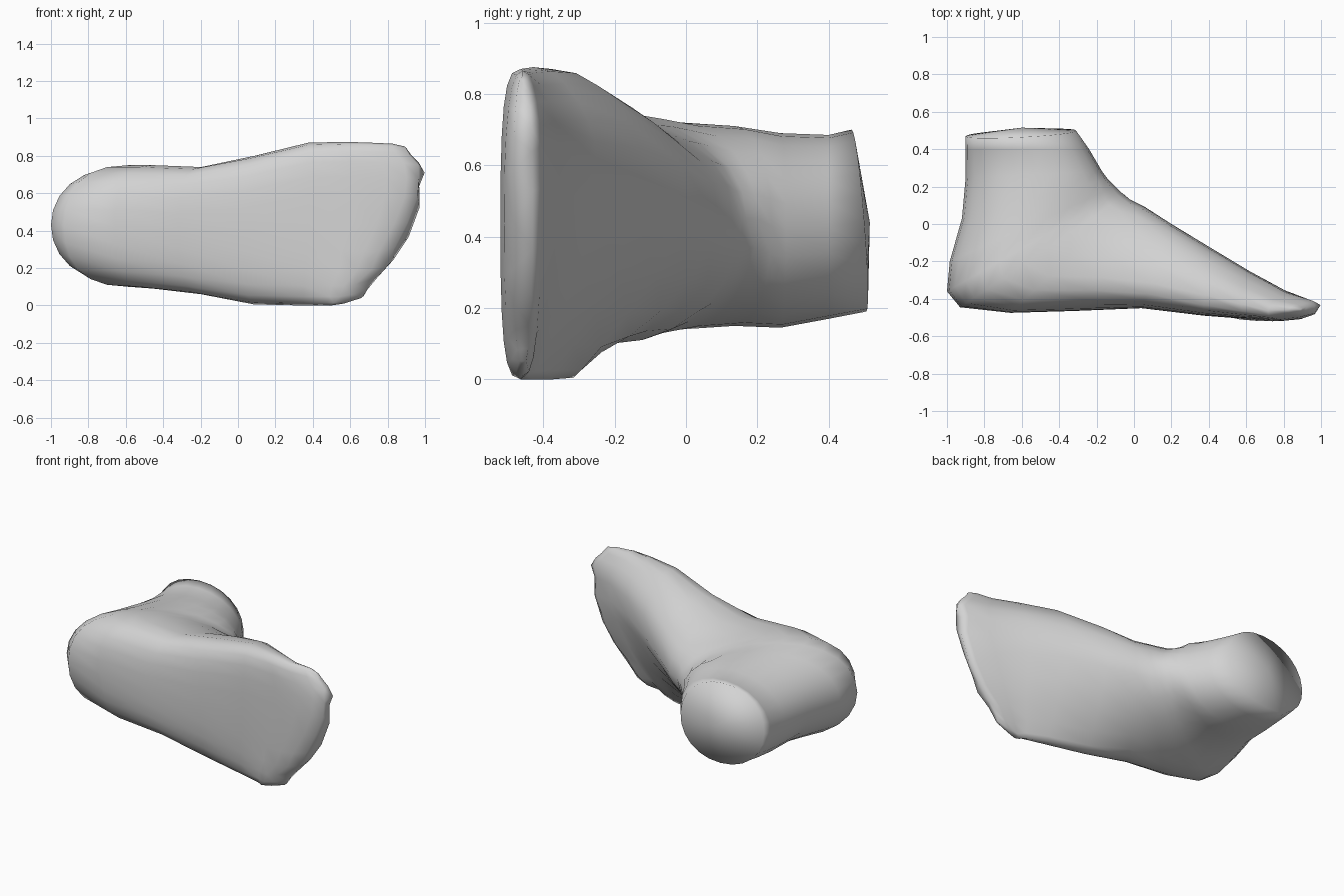
import bpy, bmesh, math

if "Cube" in bpy.data.objects:
    bpy.data.objects.remove(bpy.data.objects["Cube"])

SEGMENTS = 24

# Cross-sections from ankle to toes:
# top edge x, y | sole/back edge x, y | low z, high z |
# widest-point shift, ridge shift, toe slant, corner exponent
SECTIONS = [
    (-0.31, 0.515, -0.90, 0.485, 0.19, 0.70, 0.0, 0.00, 0, 0.95),
    (-0.24, 0.40, -0.90, 0.40, 0.17, 0.685, 0.0, 0.00, 0, 0.95),
    (-0.17, 0.28, -0.90, 0.25, 0.145, 0.69, 0.0, 0.00, 0, 0.95),
    (-0.14, 0.24, -0.92, 0.03, 0.15, 0.71, 0.0, 0.00, 0, 0.95),
    (-0.10, 0.20, -0.985, -0.20, 0.14, 0.72, -0.08, 0.02, 0, 1.0),
    (-0.07, 0.17, -1.00, -0.36, 0.12, 0.74, -0.15, 0.02, 0, 1.0),
    (-0.05, 0.155, -0.93, -0.445, 0.10, 0.75, -0.22, 0.02, 0, 0.95),
    (-0.02, 0.13, -0.66, -0.475, 0.09, 0.75, -0.35, 0.03, 0, 0.85),
    (0.06, 0.09, -0.32, -0.465, 0.06, 0.74, -0.35, 0.05, 0, 0.8),
    (0.20, 0.00, 0.04, -0.45, 0.005, 0.80, -0.4, 0.08, 0, 0.75),
    (0.40, -0.12, 0.38, -0.49, 0.00, 0.87, -0.4, 0.10, 0.1, 0.8),
    (0.62, -0.25, 0.62, -0.505, 0.00, 0.875, -0.4, 0.12, 0.4, 0.8),
    (0.82, -0.355, 0.80, -0.52, 0.00, 0.87, -0.3, 0.12, 0.8, 0.8),
    (0.96, -0.405, 0.91, -0.51, 0.01, 0.865, 0.0, 0.10, 1.0, 0.8),
    (1.00, -0.43, 0.98, -0.485, 0.04, 0.85, 0.0, 0.08, 1.0, 0.8),
]
# Softer corners: outer slope of the instep, and underside of the arch
OUTER_SLOPE = {7: 1.05, 8: 1.35, 9: 1.7, 10: 1.8, 11: 1.7, 12: 1.3}
SOLE_ROUNDING = {7: 0.95, 8: 0.95, 9: 0.92}


def power(v, e):
    return math.copysign(abs(v) ** e, v)


def toe_setback(z):
    # The toe line curves back towards the small toe, with shallow gaps between toes
    curve = (0.76 if z < 0.7 else 3.8) * (0.7 - z) ** 2
    return curve + 0.014 * (1 - math.cos((0.72 - z) * 2 * math.pi / 0.17))


def ring(section, index):
    dx, dy, px, py, z0, z1, shift, ridge, slant, exponent = section
    points = []
    for i in range(SEGMENTS):
        a = 2 * math.pi * i / SEGMENTS
        c, sn = math.cos(a), math.sin(a)
        e = exponent
        if sn < -0.01 and c > 0.01:
            e = OUTER_SLOPE.get(index, exponent)
        elif c < -0.01:
            e = SOLE_ROUNDING.get(index, exponent)
        s = power(c, e)
        s += shift * (1 - s * s)
        z = (z0 + z1) / 2 + (z1 - z0) / 2 * power(sn, e)
        if s > 0:
            z += ridge * s * s * (1 - abs(sn))
        t = (s + 1) / 2
        x, y = px + (dx - px) * t, py + (dy - py) * t
        x -= slant * toe_setback(z)
        if index == 0:
            y -= 0.08 * (z - 0.25)      # tilted ankle rim
        points.append((x, y, z))
    return points


# Foot: one skin lofted from the ankle round the heel to the toes
bm = bmesh.new()
rings = [[bm.verts.new(p) for p in ring(s, k)] for k, s in enumerate(SECTIONS)]
for a, b in zip(rings, rings[1:]):
    for i in range(SEGMENTS):
        j = (i + 1) % SEGMENTS
        bm.faces.new((a[i], a[j], b[j], b[i]))

# Rounded ankle end
centre = bm.verts.new((-0.60, 0.515, 0.44))
for i in range(SEGMENTS):
    bm.faces.new((centre, rings[0][(i + 1) % SEGMENTS], rings[0][i]))

# Toe end, bridged from the upper edge to the sole edge
tip, half, quarter = rings[-1], SEGMENTS // 2, SEGMENTS // 4
for i in range(-quarter, quarter):
    quad = [tip[i], tip[i + 1], tip[half - i - 1], tip[(half - i) % SEGMENTS]]
    bm.faces.new(list(dict.fromkeys(quad)))

bmesh.ops.recalc_face_normals(bm, faces=bm.faces)
for face in bm.faces:
    face.smooth = True
mesh = bpy.data.meshes.new("foot")
bm.to_mesh(mesh)
bm.free()

foot = bpy.data.objects.new("foot", mesh)
bpy.context.collection.objects.link(foot)

grey = bpy.data.materials.new("light grey")
grey.diffuse_color = (0.65, 0.65, 0.65, 1)
grey.use_nodes = True
grey.node_tree.nodes["Principled BSDF"].inputs["Base Color"].default_value = grey.diffuse_color
mesh.materials.append(grey)
